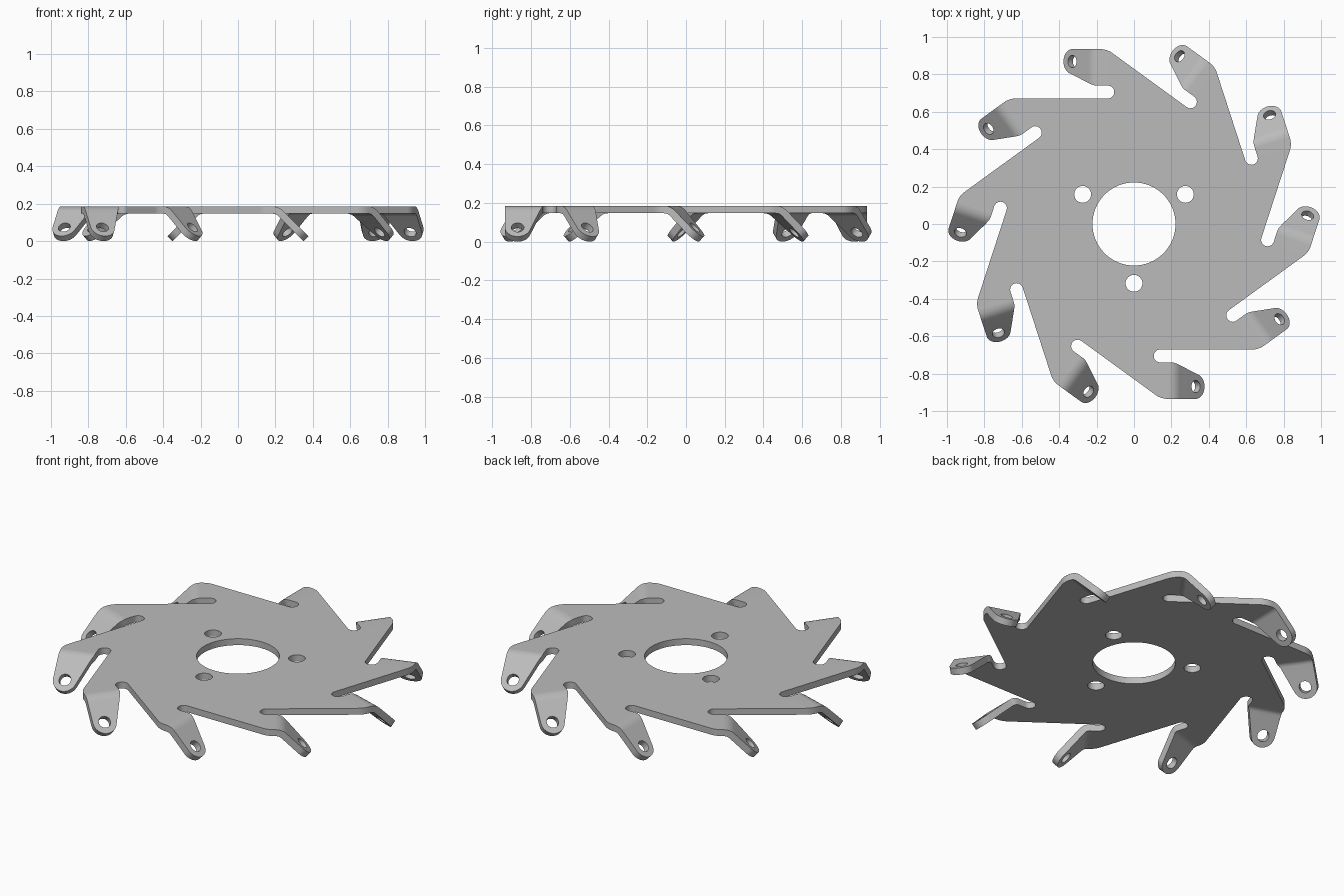
import bpy, bmesh
from math import sin, cos, pi, radians, tan
from mathutils import Vector, Matrix

if "Cube" in bpy.data.objects:
    bpy.data.objects.remove(bpy.data.objects["Cube"])

ARMS = 10
TOP, THICK = 0.185, 0.038
OUTER, SLOT_LOW, SLOT_HIGH = -0.935, -0.740, -0.671   # arm edges, measured along y
SLOT_X, CORNER_X, FILLET = 0.14, 0.145, 0.035
BEND_X, BEND_R, BEND_STEPS = 0.186, 0.08, 4
BEND_LEN = BEND_R * pi / 4
EYE_S, EYE_Y, EYE_R, HOLE_R = 0.187, -0.869, 0.066, 0.033
TAPER = radians(20)


def arc(cx, cy, r, start, end, steps):
    """Points along an arc, angles in degrees."""
    angles = [radians(start + (end - start) * i / steps) for i in range(steps + 1)]
    return [(cx + r * cos(a), cy + r * sin(a)) for a in angles]


def circle(cx, cy, r, steps=32):
    return arc(cx, cy, r, 0, 360, steps)[:-1]


def fold(s, y):
    """Wrap a flat tab point (s = distance past the bend line) down the 45 degree bend."""
    a = min(max(s, 0), BEND_LEN) / BEND_R
    rest = max(s - BEND_LEN, 0)
    return Vector((BEND_X + BEND_R * sin(a) + rest * cos(a), y,
                   TOP - BEND_R * (1 - cos(a)) - rest * sin(a)))


def upper_edge(s):
    """Tapered inner edge of a tab, tangent to its rounded end."""
    ts = EYE_S + EYE_R * sin(TAPER)
    ty = EYE_Y + EYE_R * cos(TAPER)
    return min(SLOT_LOW, ty + (ts - s) * tan(TAPER))


def fill(bm, loops, place):
    """Fill a flat outline with holes, then move it into place."""
    verts, edges = [], []
    for loop in loops:
        ring = [bm.verts.new((x, y, 0)) for x, y in loop]
        edges += [bm.edges.new((v, ring[i - 1])) for i, v in enumerate(ring)]
        verts += ring
    bmesh.ops.triangle_fill(bm, use_beauty=True, edges=edges, normal=(0, 0, 1))
    for v in verts:
        v.co = place(v.co.x, v.co.y)


bm = bmesh.new()
turns = [Matrix.Rotation(2 * pi * k / ARMS, 3, 'Z') for k in range(ARMS)]

# Flat disc: one slotted arm outline repeated around the centre
fillet_r = FILLET / tan(radians(18))
arm = arc(CORNER_X + FILLET, OUTER + fillet_r, fillet_r, -126, -90, 6)
arm += [(BEND_X, OUTER), (BEND_X, SLOT_LOW)]
slot_r = (SLOT_HIGH - SLOT_LOW) / 2
arm += arc(SLOT_X, SLOT_LOW + slot_r, slot_r, 270, 90, 12)
outline = [(turn @ Vector((x, y, 0))).xy for turn in turns for x, y in arm]
bolt_holes = [circle(0.317 * cos(a), 0.317 * sin(a), 0.045)
              for a in (radians(-90 + 120 * i) for i in range(3))]
fill(bm, [outline, circle(0, 0, 0.222, 64)] + bolt_holes,
     lambda x, y: Vector((x, y, TOP)))

# Bent tabs with a rounded, drilled end
steps = [BEND_LEN * i / BEND_STEPS for i in range(BEND_STEPS + 1)]
tab = [(BEND_LEN, OUTER)] + arc(EYE_S, EYE_Y, EYE_R, -90, 70, 16)
tab += [(BEND_LEN, upper_edge(BEND_LEN))]
for turn in turns:
    rows = [[bm.verts.new(turn @ fold(s, y)) for y in (OUTER, upper_edge(s))]
            for s in steps]
    for a, b in zip(rows, rows[1:]):
        bm.faces.new((a[0], b[0], b[1], a[1]))
    fill(bm, [tab, circle(EYE_S, EYE_Y, HOLE_R, 24)],
         lambda s, y: turn @ fold(s, y))

bmesh.ops.remove_doubles(bm, verts=bm.verts, dist=0.0002)
for f in bm.faces:
    f.normal_update()
    if f.normal.z < 0:
        f.normal_flip()

mesh = bpy.data.meshes.new("slotted_plate")
bm.to_mesh(mesh)
bm.free()
plate = bpy.data.objects.new("slotted_plate", mesh)
bpy.context.collection.objects.link(plate)
bpy.context.view_layer.objects.active = plate
plate.select_set(True)

# Sheet thickness and shading
solid = plate.modifiers.new("thickness", 'SOLIDIFY')
solid.thickness = THICK
solid.offset = -1
solid.use_even_offset = True
bpy.ops.object.modifier_apply(modifier=solid.name)
bpy.ops.object.shade_smooth_by_angle(angle=radians(30))
weighted = plate.modifiers.new("flat_normals", 'WEIGHTED_NORMAL')
weighted.keep_sharp = True

# Bare metal colour
grey = bpy.data.materials.new("steel_grey")
grey.use_nodes = True
colour = (0.5, 0.5, 0.5, 1)
grey.diffuse_color = colour
grey.node_tree.nodes["Principled BSDF"].inputs["Base Color"].default_value = colour
plate.data.materials.append(grey)
